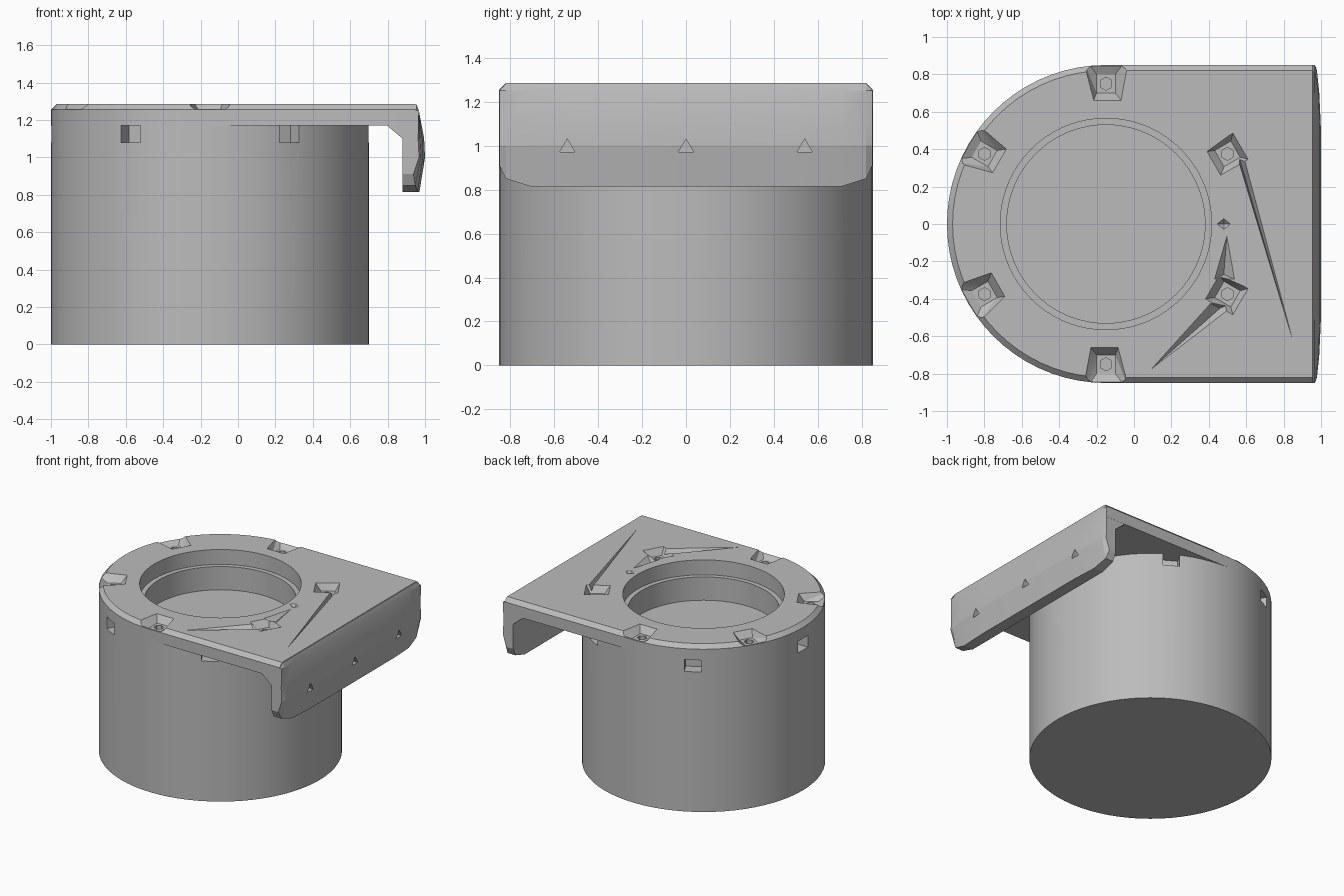
import bpy, bmesh, math
from mathutils import Vector

if "Cube" in bpy.data.objects:
    bpy.data.objects.remove(bpy.data.objects["Cube"])

grey = bpy.data.materials.new("plain grey")
grey.use_nodes = True
grey.diffuse_color = (0.5, 0.5, 0.5, 1)
grey.node_tree.nodes["Principled BSDF"].inputs["Base Color"].default_value = (0.5, 0.5, 0.5, 1)

CX, R = -0.15, 0.85          # housing axis and radius
SEAM, TOP = 1.17, 1.285      # underside and top of the cover plate


def finish(bm, name):
    bmesh.ops.recalc_face_normals(bm, faces=bm.faces[:])
    mesh = bpy.data.meshes.new(name)
    bm.to_mesh(mesh)
    bm.free()
    mesh.materials.append(grey)
    ob = bpy.data.objects.new(name, mesh)
    bpy.context.scene.collection.objects.link(ob)
    return ob


def loft(name, rings):
    """Skin a stack of equal rings and cap both ends."""
    bm = bmesh.new()
    loops = [[bm.verts.new(p) for p in ring] for ring in rings]
    for a, b in zip(loops, loops[1:]):
        for i in range(len(a)):
            j = (i + 1) % len(a)
            bm.faces.new((a[i], a[j], b[j], b[i]))
    bm.faces.new(loops[0][::-1])
    bm.faces.new(loops[-1])
    return finish(bm, name)


def hull(name, points):
    bm = bmesh.new()
    verts = [bm.verts.new(p) for p in points]
    bmesh.ops.convex_hull(bm, input=verts)
    return finish(bm, name)


def circle(r, z, n=72):
    return [(CX + r * math.cos(2 * math.pi * i / n), r * math.sin(2 * math.pi * i / n), z)
            for i in range(n)]


def polar(angle, radius, side, z):
    """Point at a radius along an angle, shifted sideways."""
    c, s = math.cos(angle), math.sin(angle)
    return (CX + radius * c - side * s, radius * s + side * c, z)


def cut(ob, cutters):
    for c in cutters:
        mod = ob.modifiers.new("cut", 'BOOLEAN')
        mod.operation, mod.solver, mod.object = 'DIFFERENCE', 'EXACT', c
    bpy.context.view_layer.objects.active = ob
    for mod in list(ob.modifiers):
        bpy.ops.object.modifier_apply(modifier=mod.name)
    for c in cutters:
        bpy.data.objects.remove(c)


def smooth(ob, degrees=25):
    bpy.ops.object.select_all(action='DESELECT')
    ob.select_set(True)
    bpy.context.view_layer.objects.active = ob
    bpy.ops.object.shade_smooth_by_angle(angle=math.radians(degrees))


# Round housing with a shallow well and side nut pockets
housing = loft("housing", [circle(R, 0), circle(R, SEAM)])
cutters = [loft("well_cutter", [circle(0.53, 0.99), circle(0.53, 1.3)])]
for k in range(6):
    a = math.radians(60 * k)
    cutters.append(hull("nut_cutter", [polar(a, r, s, z) for r in (0.76, 0.95)
                                       for s in (-0.06, 0.06) for z in (1.08, 1.2)]))
cut(housing, cutters)
smooth(housing)


# D-shaped cover plate with a chamfered upper edge
def outline(inset, z):
    r = R - inset
    arc = [math.radians(90 + 180 * i / 36) for i in range(37)]
    return ([(CX + r * math.cos(a), r * math.sin(a), z) for a in arc]
            + [(0.95, -r, z), (0.95, r, z)])


plate = loft("cover_plate", [outline(0, SEAM), outline(0, 1.255), outline(0.03, TOP)])
cutters = [loft("bore_cutter", [circle(0.565, 1.1), circle(0.565, 1.4)])]

# Screw recesses: faceted funnels, open to the rim where they sit near it
for k in range(6):
    a = math.radians(30 + 60 * k)
    near_rim = math.cos(a) < 0.5
    outer = 0.92 if near_rim else 0.84
    wide = 0.14 if near_rim else 0.09
    funnel = [polar(a, 0.65, s, 1.3) for s in (-0.09, 0.07)]
    funnel += [polar(a, outer, s, 1.3) for s in (-wide, wide)]
    funnel += [polar(a, r, s, 1.235) for r in (0.70, 0.80) for s in (-0.05, 0.05)]
    cutters.append(hull("screw_recess_cutter", funnel))
    hole = [polar(a, 0.75 + 0.035 * math.cos(t), 0.035 * math.sin(t), z)
            for t in [math.pi * i / 3 for i in range(6)] for z in (1.19, 1.3)]
    cutters.append(hull("screw_hole_cutter", hole))


# Tapering grooves running from the screw recesses
def groove(corners, low):
    return hull("groove_cutter", [(x, y, TOP + 0.01) for x, y in corners] + [low])


cutters += [
    groove([(0.40, -0.42), (0.59, -0.40), (0.02, -0.84)], (0.46, -0.45, 1.235)),
    groove([(0.52, 0.46), (0.60, 0.33), (0.91, -0.83)], (0.57, 0.33, 1.24)),
    groove([(0.42, -0.30), (0.55, -0.30), (0.50, -0.02)], (0.48, -0.27, 1.24)),
    groove([(0.43, 0), (0.48, 0.04), (0.53, 0), (0.48, -0.04)], (0.48, 0, 1.26)),
]
cut(plate, cutters)
smooth(plate)


# Down-turned flange with clipped lower corners and a slightly bowed face
def section(y, bottom, front, top):
    prof = [(0.79, SEAM + 0.005), (0.88, 1.10), (0.88, bottom), (front - 0.03, bottom),
            (front, 1.0), (front - 0.005, 1.1), (0.967, 1.25), (0.955, top),
            (0.92, top), (0.92, 1.18)]
    return [(x, y, z) for x, z in prof]


half = [(0.849, 0.91, 0.968, 1.25), (0.82, 0.85, 0.978, 1.282),
        (0.71, 0.815, 0.99, 1.282), (0.5, 0.815, 1.0, 1.282)]
stations = [(-y, b, f, t) for y, b, f, t in half] + half[::-1]
flange = loft("flange", [section(*s) for s in stations])

# Small triangular pits across the flange face
pits = []
for y in (-0.54, 0, 0.54):
    pits.append(hull("pit_cutter", [(x, y + dy, z) for x in (0.95, 1.1)
                                    for dy, z in ((-0.035, 0.97), (0.035, 0.97), (0, 1.03))]))
cut(flange, pits)
smooth(flange, 12)
